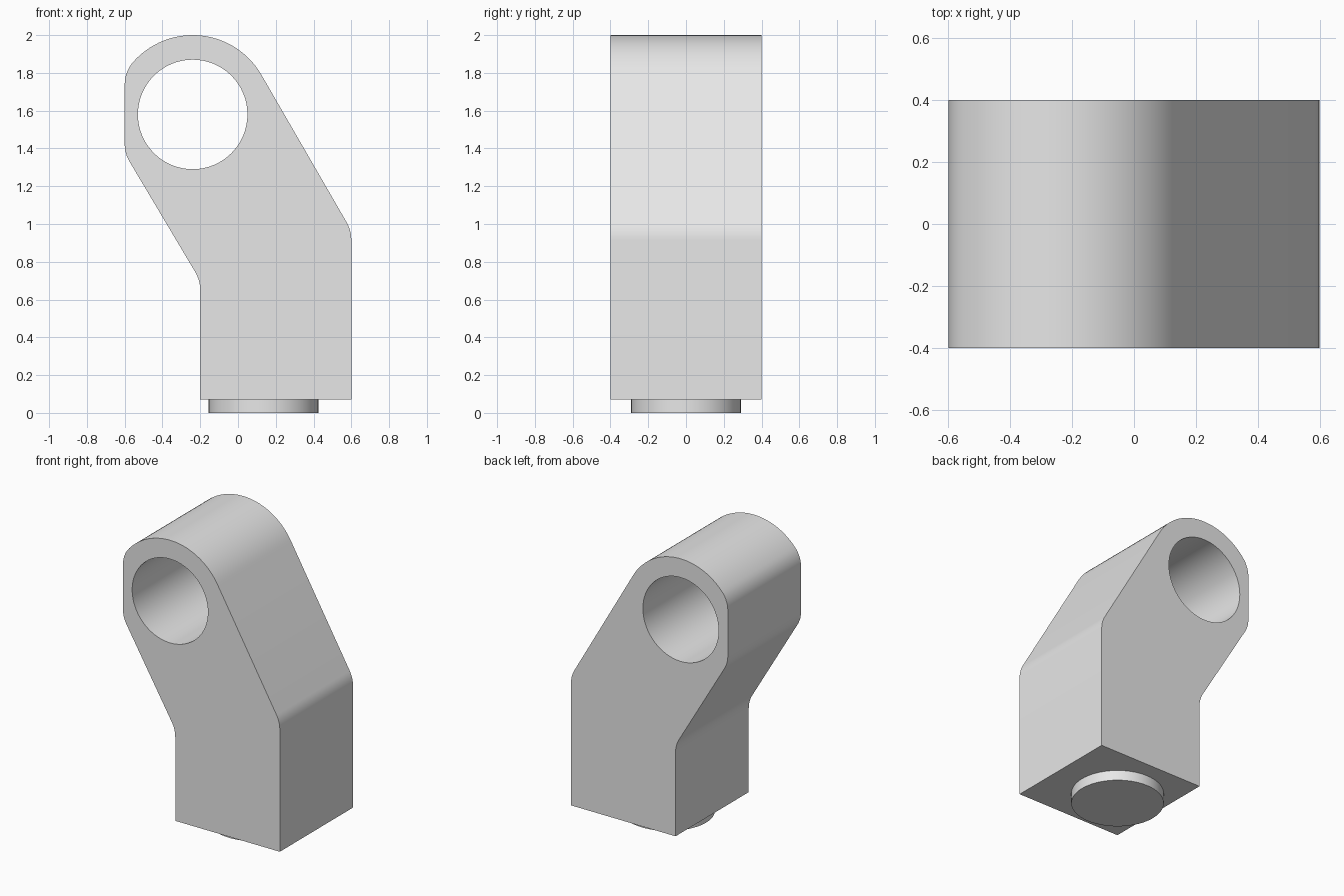
import bpy
import bmesh
from math import sin, cos, radians

default_cube = bpy.data.objects.get("Cube")
if default_cube:
    bpy.data.objects.remove(default_cube, do_unlink=True)

# Material
GREY = (0.8, 0.8, 0.8, 1)
grey = bpy.data.materials.new("light_grey")
grey.use_nodes = True
grey.diffuse_color = GREY
grey.node_tree.nodes["Principled BSDF"].inputs["Base Color"].default_value = GREY


def arc(cx, cz, r, start, end, steps):
    """Points along an arc, both ends included, angles in degrees."""
    angles = [radians(start + (end - start) * i / steps) for i in range(steps + 1)]
    return [(cx + r * cos(a), cz + r * sin(a)) for a in angles]


def add_loop(curve, points):
    spline = curve.splines.new('POLY')
    spline.points.add(len(points) - 1)
    for p, (x, z) in zip(spline.points, points):
        p.co = (x, z, 0, 1)
    spline.use_cyclic_u = True


def finish(obj):
    bpy.ops.object.select_all(action='DESELECT')
    obj.select_set(True)
    bpy.context.view_layer.objects.active = obj
    bpy.ops.object.shade_smooth_by_angle(angle=radians(25))


# Bent arm outline with rounded corners and a round eye
HEAD_X, HEAD_Z = -0.24, 1.58
outline = [(-0.2, 0.07), (0.6, 0.07)]
outline += arc(0.41, 0.915, 0.19, 0, 30, 6)
outline += arc(HEAD_X, HEAD_Z, 0.42, 30, 138, 28)
outline += arc(-0.42, 1.739, 0.18, 144, 180, 6)
outline += arc(-0.42, 1.423, 0.18, 180, 210, 6)
outline += arc(-0.39, 0.649, 0.19, 30, 0, 6)
eye = arc(HEAD_X, HEAD_Z, 0.29, 0, 360, 64)[:-1]

profile = bpy.data.curves.new("bent_arm", 'CURVE')
profile.dimensions = '2D'
profile.fill_mode = 'BOTH'
profile.extrude = 0.4
add_loop(profile, outline)
add_loop(profile, eye)
arm = bpy.data.objects.new("bent_arm", profile)
bpy.context.collection.objects.link(arm)
arm.rotation_euler.x = radians(90)

# Turn the extruded profile into a clean closed mesh
bpy.ops.object.select_all(action='DESELECT')
arm.select_set(True)
bpy.context.view_layer.objects.active = arm
bpy.ops.object.convert(target='MESH')
bpy.ops.object.transform_apply(location=False, rotation=True, scale=False)
arm = bpy.context.object
bm = bmesh.new()
bm.from_mesh(arm.data)
bmesh.ops.remove_doubles(bm, verts=bm.verts, dist=0.0005)
bmesh.ops.recalc_face_normals(bm, faces=bm.faces)
bm.to_mesh(arm.data)
bm.free()
arm.data.materials.clear()
arm.data.materials.append(grey)
finish(arm)

# Round stud under the foot
bpy.ops.mesh.primitive_cylinder_add(vertices=64, radius=0.29, depth=0.08,
                                    location=(0.135, 0, 0.04))
stud = bpy.context.object
stud.name = "foot_stud"
stud.data.materials.append(grey)
finish(stud)
